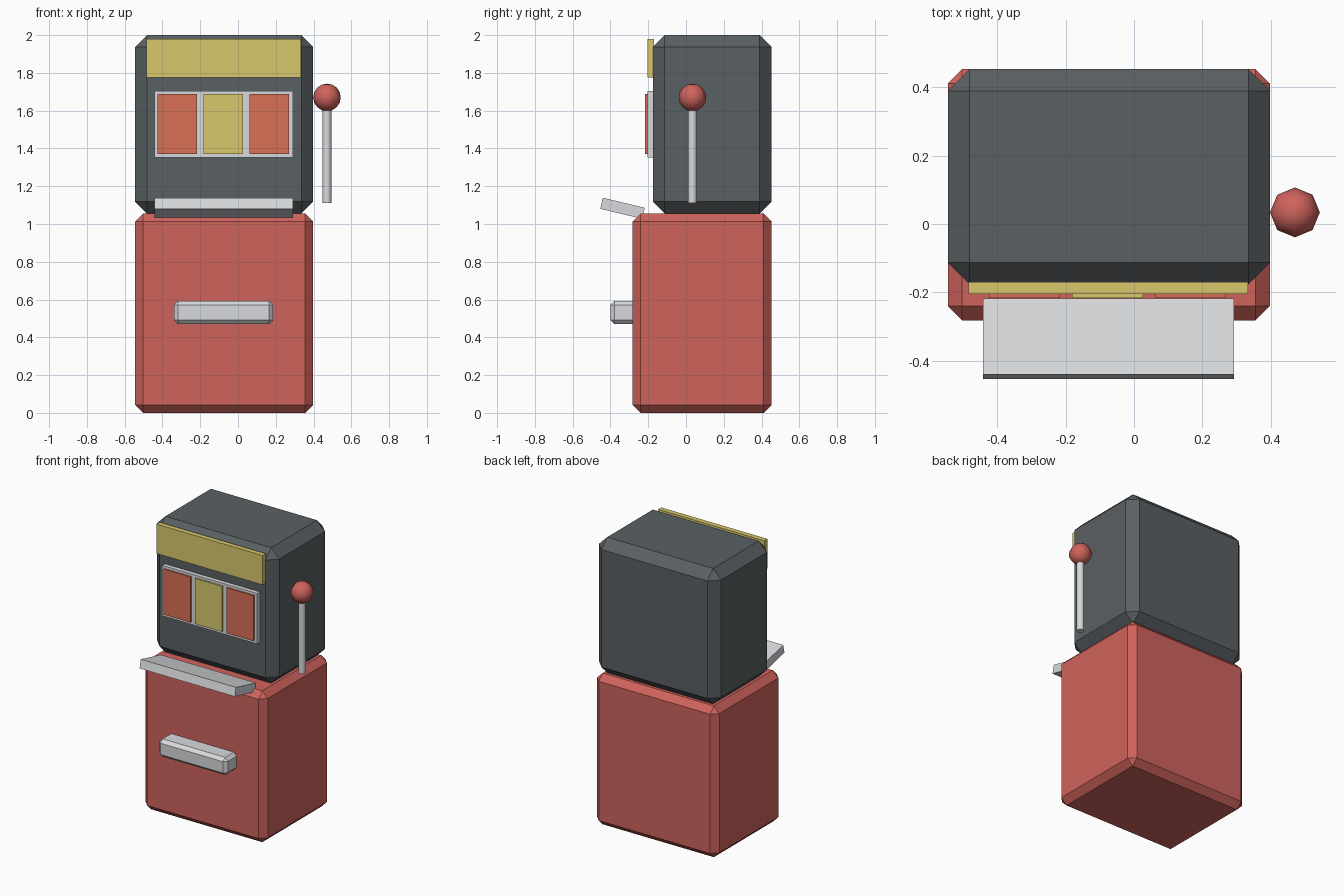
import bpy
import math
from mathutils import Vector

if "Cube" in bpy.data.objects:
    bpy.data.objects.remove(bpy.data.objects["Cube"])


def material(name, r, g, b):
    """Flat colour given as 0-255 display values, stored as linear."""
    lin = [((c / 255 + 0.055) / 1.055) ** 2.4 for c in (r, g, b)] + [1.0]
    mat = bpy.data.materials.new(name)
    mat.use_nodes = True
    mat.diffuse_color = lin
    mat.node_tree.nodes["Principled BSDF"].inputs["Base Color"].default_value = lin
    return mat


red = material("red", 207, 99, 92)
charcoal = material("charcoal", 90, 96, 99)
silver = material("silver", 216, 218, 221)
yellow = material("yellow", 216, 201, 108)
orange = material("orange", 218, 112, 86)


def box(name, low, high, mat, bevel=0.0, tilt=0.0):
    """Box between two corners, with an optional chamfer and tilt about x."""
    low, high = Vector(low), Vector(high)
    bpy.ops.mesh.primitive_cube_add(size=1, location=(low + high) / 2)
    ob = bpy.context.object
    ob.name = name
    ob.scale = high - low
    bpy.ops.object.transform_apply(location=False, rotation=False, scale=True)
    ob.rotation_euler.x = tilt
    ob.data.materials.append(mat)
    if bevel:
        mod = ob.modifiers.new("chamfer", "BEVEL")
        mod.width = bevel
        mod.segments = 1
    return ob


# Cabinet
LEFT, RIGHT, BACK = -0.545, 0.398, 0.453
box("lower_cabinet", (LEFT, -0.282, 0), (RIGHT, BACK, 1.055), red, 0.042)
box("upper_cabinet", (LEFT, -0.176, 1.055), (RIGHT, BACK, 2.0), charcoal, 0.063)

# Front details
box("top_sign", (-0.485, -0.205, 1.775), (0.334, -0.17, 1.98), yellow)
box("window_frame", (-0.442, -0.205, 1.352), (0.292, -0.17, 1.704), silver)
for i, mat in enumerate((orange, yellow, orange)):
    x = -0.425 + i * 0.243
    box(f"reel_panel_{i + 1}", (x, -0.216, 1.37), (x + 0.209, -0.2, 1.687), mat)
box("tray_shelf", (-0.442, -0.45, 1.053), (0.292, -0.222, 1.113), silver,
    tilt=math.radians(-13.5))
box("coin_slot", (-0.34, -0.4, 0.47), (0.186, -0.25, 0.593), silver, 0.022)

# Pull lever
LEVER_X, LEVER_Y = 0.471, 0.034
bpy.ops.mesh.primitive_cylinder_add(vertices=8, radius=0.024, depth=0.53,
                                    location=(LEVER_X, LEVER_Y, 1.375))
rod = bpy.context.object
rod.name = "lever_rod"
rod.data.materials.append(silver)
bpy.ops.object.shade_smooth_by_angle(angle=math.radians(50))

bpy.ops.mesh.primitive_uv_sphere_add(segments=8, ring_count=8, radius=0.073,
                                     location=(LEVER_X, LEVER_Y, 1.67))
knob = bpy.context.object
knob.name = "lever_knob"
knob.data.materials.append(red)
bpy.ops.object.shade_smooth_by_angle(angle=math.radians(50))
